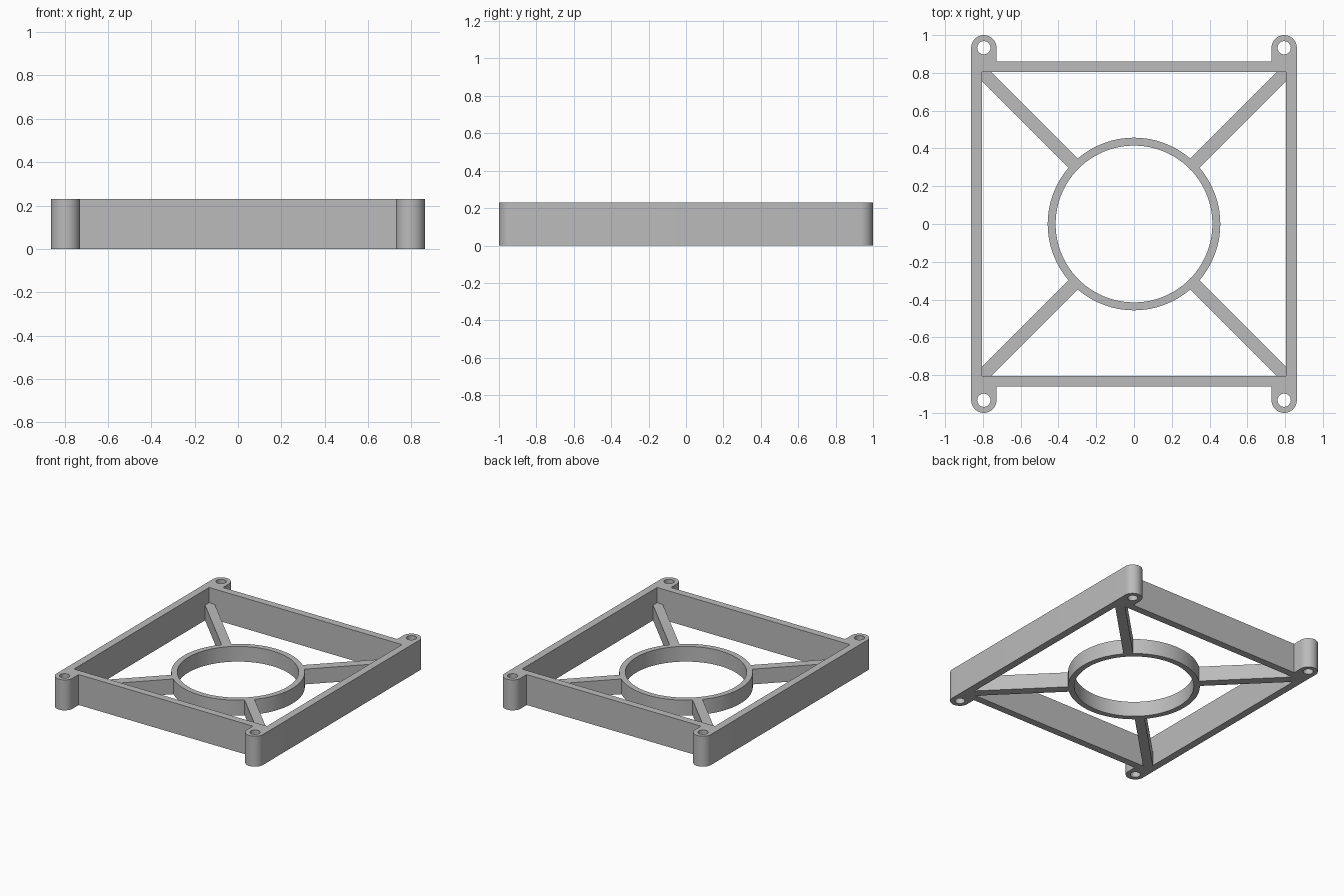
import bpy
from math import cos, sin, pi, radians

cube = bpy.data.objects.get("Cube")
if cube:
    bpy.data.objects.remove(cube, do_unlink=True)

FRAME_HEIGHT, RING_HEIGHT = 0.23, 0.115
OUTER, INNER = 0.861, 0.806            # half sizes of the square frame
EAR_X, EAR_Y, EAR_R, HOLE_R = 0.795, 0.933, 0.067, 0.035
RING_OUTER, RING_INNER = 0.457, 0.415
SPOKE_HALF = 0.034

grey = bpy.data.materials.new("plain grey")
grey.use_nodes = True
COLOUR = (0.5, 0.5, 0.5, 1)
grey.diffuse_color = COLOUR
grey.node_tree.nodes["Principled BSDF"].inputs["Base Color"].default_value = COLOUR


def arc(cx, cy, r, start, end, steps):
    """Points on an arc, both ends included."""
    angles = [start + (end - start) * i / steps for i in range(steps + 1)]
    return [(cx + r * cos(a), cy + r * sin(a)) for a in angles]


def circle(cx, cy, r, steps):
    return arc(cx, cy, r, 0, 2 * pi, steps)[:-1]


def plate(name, loops, height):
    """Extrude closed outlines (inner loops become holes) up from the floor."""
    curve = bpy.data.curves.new(name, "CURVE")
    curve.dimensions = "2D"
    curve.fill_mode = "BOTH"
    curve.extrude = height / 2
    for loop in loops:
        spline = curve.splines.new("POLY")
        spline.points.add(len(loop) - 1)
        for point, (x, y) in zip(spline.points, loop):
            point.co = (x, y, 0, 1)
        spline.use_cyclic_u = True
    obj = bpy.data.objects.new(name, curve)
    bpy.context.collection.objects.link(obj)
    obj.location.z = height / 2
    bpy.ops.object.select_all(action="DESELECT")
    obj.select_set(True)
    bpy.context.view_layer.objects.active = obj
    bpy.ops.object.convert(target="MESH")
    obj = bpy.context.object
    obj.data.materials.clear()
    obj.data.materials.append(grey)
    bpy.ops.object.shade_smooth_by_angle(angle=radians(30))
    return obj


# Frame: square outline with a rounded ear at each end of the front and back
half = ([(EAR_X - EAR_R, OUTER)]
        + arc(EAR_X, EAR_Y, EAR_R, pi, 0, 24))
back = [(-x, y) for x, y in reversed(half)] + half
front = [(-x, -y) for x, y in back]
opening = [(-INNER, -INNER), (INNER, -INNER), (INNER, INNER), (-INNER, INNER)]
holes = [circle(sx * EAR_X, sy * EAR_Y, HOLE_R, 32)
         for sx in (-1, 1) for sy in (-1, 1)]
plate("frame", [back + front, opening] + holes, FRAME_HEIGHT)

# Centre ring
plate("centre_ring", [circle(0, 0, RING_OUTER, 96), circle(0, 0, RING_INNER, 96)],
      RING_HEIGHT)

# Spokes: pointed bars that fit into the frame corners
tip = INNER * 2 ** 0.5
start = RING_OUTER - 0.01
bar = [(start, -SPOKE_HALF), (tip - SPOKE_HALF, -SPOKE_HALF), (tip, 0),
       (tip - SPOKE_HALF, SPOKE_HALF), (start, SPOKE_HALF)]
for i, name in enumerate(("back_left", "back_right", "front_right", "front_left")):
    spoke = plate("spoke_" + name, [bar], RING_HEIGHT)
    spoke.rotation_euler.z = pi / 4 + i * pi / 2
